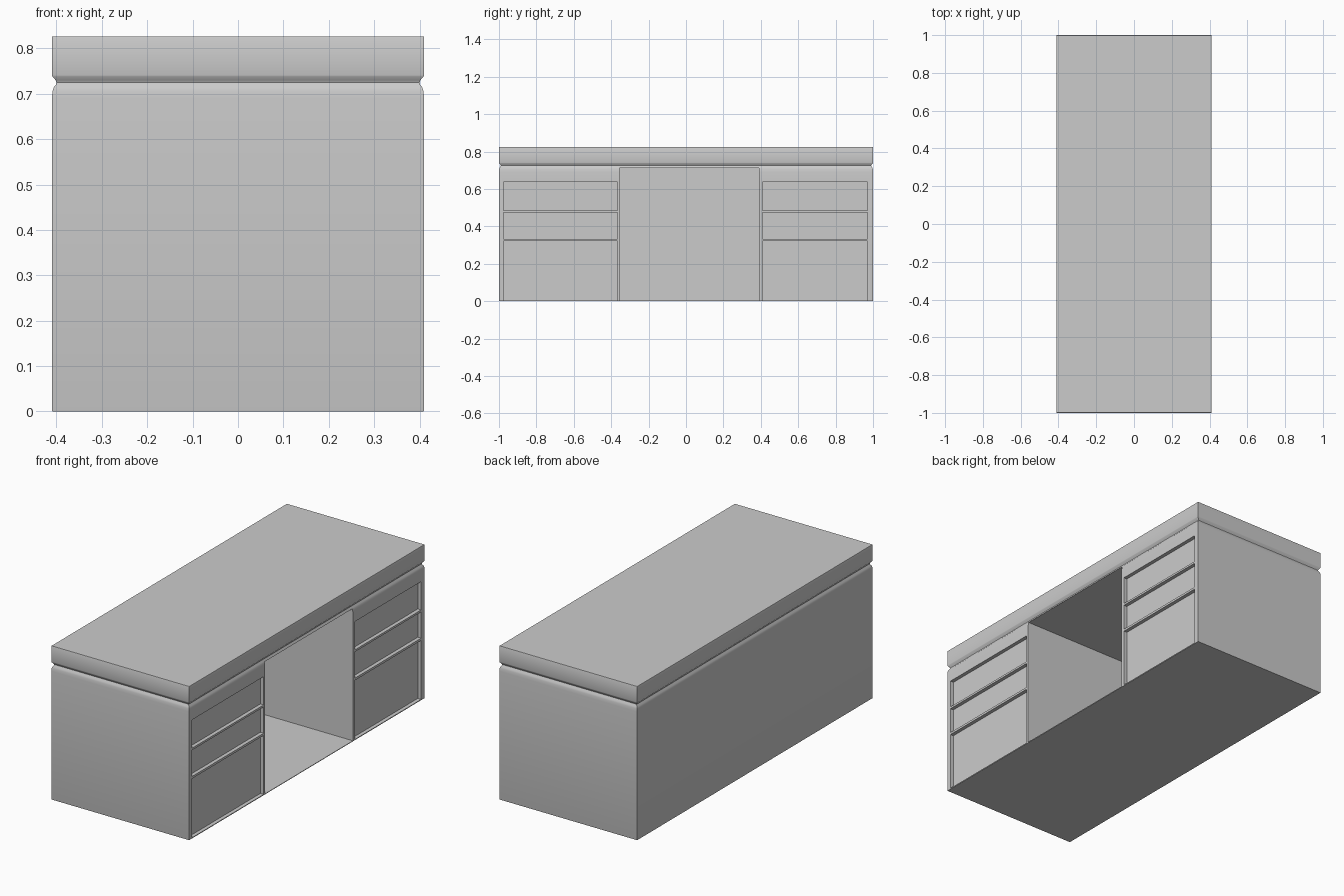
import bpy, bmesh
from mathutils import Matrix, Vector

if "Cube" in bpy.data.objects:
    bpy.data.objects.remove(bpy.data.objects["Cube"])

HX, HY = 0.41, 1.0   # half depth and half length of the desk


def make_object(name, bm):
    bmesh.ops.recalc_face_normals(bm, faces=bm.faces[:])
    mesh = bpy.data.meshes.new(name)
    bm.to_mesh(mesh)
    bm.free()
    obj = bpy.data.objects.new(name, mesh)
    bpy.context.collection.objects.link(obj)
    return obj


def add_box(bm, lo, hi):
    lo, hi = Vector(lo), Vector(hi)
    m = Matrix.Translation((lo + hi) / 2) @ Matrix.Diagonal((*(hi - lo), 1))
    bmesh.ops.create_cube(bm, size=1, matrix=m)


# Desk body: rectangular rings (inset, height) with a groove under the top
profile = [(0.001, 0.0), (0.0, 0.004), (0.0, 0.69), (0.0015, 0.706),
           (0.004, 0.714), (0.009, 0.720), (0.010, 0.725), (0.008, 0.730),
           (0.001, 0.738), (0.0, 0.741), (0.0, 0.824), (0.001, 0.826)]
bm = bmesh.new()
rings = []
for inset, z in profile:
    x, y = HX - inset, HY - inset
    rings.append([bm.verts.new(p) for p in
                  ((-x, -y, z), (x, -y, z), (x, y, z), (-x, y, z))])
for a, b in zip(rings, rings[1:]):
    for i in range(4):
        j = (i + 1) % 4
        bm.faces.new((a[i], a[j], b[j], b[i]))
bm.faces.new(rings[0])
bm.faces.new(rings[-1])
desk = make_object("desk_body", bm)

# Cutters: kneehole and the two stacks of recessed drawer fronts
bm = bmesh.new()
add_box(bm, (-0.36, -0.355, 0.004), (0.5, 0.39, 0.712))
for y0, y1 in ((-0.975, -0.367), (0.408, 0.970)):
    for z0, z1 in ((0.005, 0.322), (0.334, 0.475), (0.486, 0.638)):
        add_box(bm, (HX - 0.02, y0, z0), (0.5, y1, z1))
cutter = make_object("recess_cutter", bm)
cutter.hide_render = True

mod = desk.modifiers.new("recesses", 'BOOLEAN')
mod.operation = 'DIFFERENCE'
mod.solver = 'EXACT'
mod.object = cutter
bpy.context.view_layer.objects.active = desk
desk.select_set(True)
bpy.ops.object.modifier_apply(modifier=mod.name)
bpy.data.objects.remove(cutter)
bpy.ops.object.shade_smooth_by_angle(angle=0.5)
